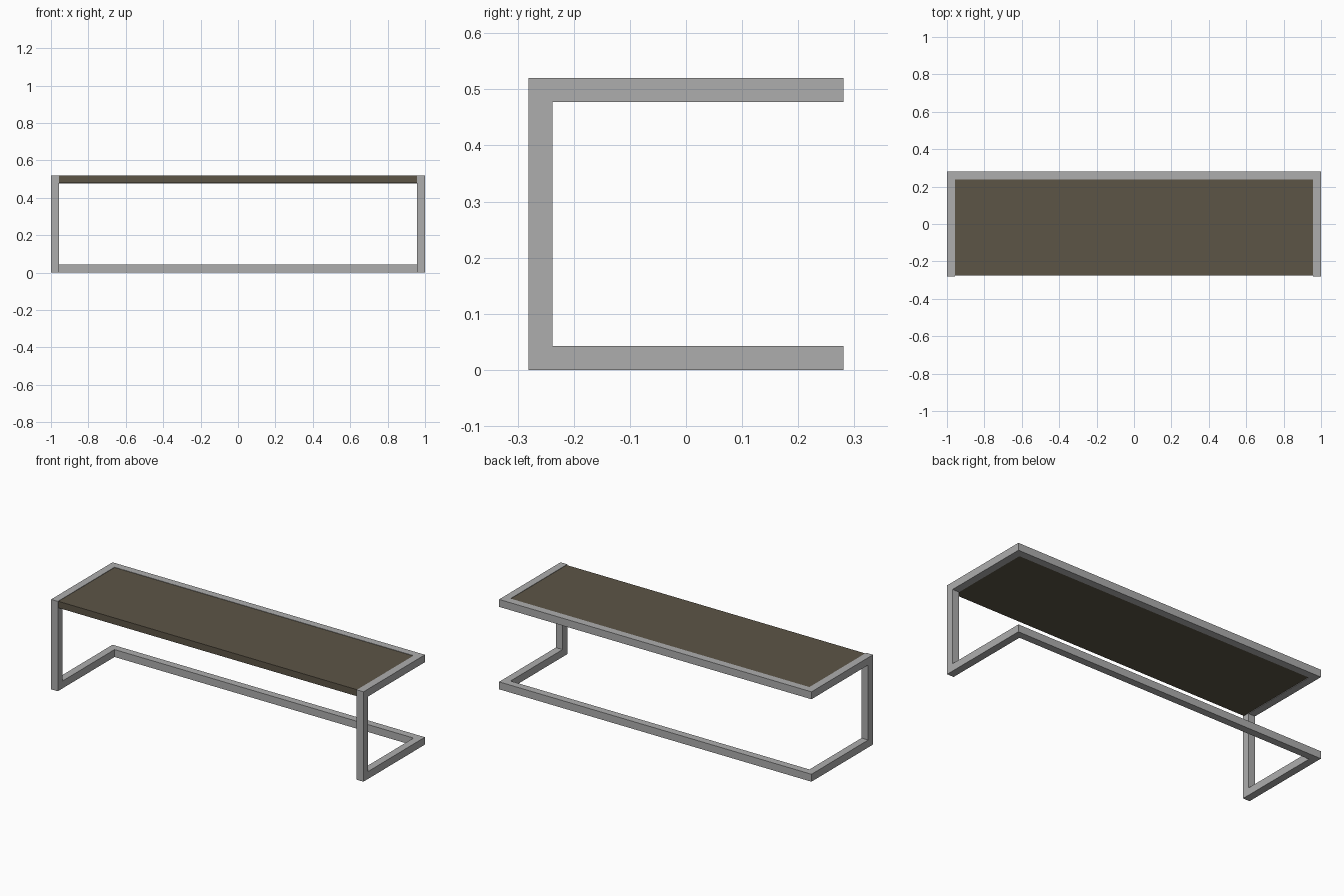
import bpy, bmesh
from mathutils import Vector

if "Cube" in bpy.data.objects:
    bpy.data.objects.remove(bpy.data.objects["Cube"])

X, Y, H, T = 1.0, 0.281, 0.52, 0.043   # half length, half depth, height, tube width


def material(name, rgb):
    m = bpy.data.materials.new(name)
    m.diffuse_color = (*rgb, 1)
    m.use_nodes = True
    m.node_tree.nodes["Principled BSDF"].inputs["Base Color"].default_value = m.diffuse_color
    return m


def add_object(name, bm, mat):
    me = bpy.data.meshes.new(name)
    bmesh.ops.recalc_face_normals(bm, faces=bm.faces)
    bm.to_mesh(me)
    bm.free()
    me.materials.append(mat)
    ob = bpy.data.objects.new(name, me)
    bpy.context.collection.objects.link(ob)
    return ob


def box_faces(lo, hi):
    """Six quads (corner tuples) of an axis-aligned box."""
    for axis in range(3):
        u, v = (axis + 1) % 3, (axis + 2) % 3
        for side in (lo, hi):
            quad = []
            for a, b in ((lo, lo), (hi, lo), (hi, hi), (lo, hi)):
                p = [0, 0, 0]
                p[axis], p[u], p[v] = side[axis], a[u], b[v]
                quad.append(tuple(round(c, 4) for c in p))
            yield quad


def build(boxes):
    """Weld touching boxes; faces shared by two boxes are left out."""
    faces = {}
    for lo, hi in boxes:
        for q in box_faces(lo, hi):
            key = frozenset(q)
            if key in faces:
                del faces[key]
            else:
                faces[key] = q
    bm = bmesh.new()
    verts = {}
    for q in faces.values():
        bm.faces.new([verts.setdefault(c, bm.verts.new(c)) if c not in verts else verts[c] for c in q])
    return bm


grey = material("grey metal", (0.42, 0.42, 0.42))
brown = material("dark brown seat", (0.107, 0.089, 0.061))

# Frame: one closed loop of square tube through eight corners
h = T / 2
x, y, lo, hi = X - h, Y - h, h, H - h
path = [Vector(p) for p in ((-x, -y, lo), (-x, y, lo), (x, y, lo), (x, -y, lo),
                            (x, -y, hi), (x, y, hi), (-x, y, hi), (-x, -y, hi))]
half = Vector((h, h, h))
boxes = []
for a, b in zip(path, path[1:] + path[:1]):
    boxes.append((a - half, a + half))                      # corner
    mn = Vector(map(min, a, b))
    mx = Vector(map(max, a, b))
    d = (mx - mn).normalized()
    side = half - d * h
    boxes.append((mn + d * h - side, mx - d * h + side))    # straight bar
bm = build(boxes)
bmesh.ops.dissolve_limit(bm, angle_limit=0.01, verts=bm.verts, edges=bm.edges)
add_object("tube_frame", bm, grey)

# Seat board set between the upper bars, slightly below the frame top
add_object("seat", build([((-X + T, -Y + 0.006, H - T + 0.003),
                           (X - T, Y - T, H - 0.002))]), brown)
